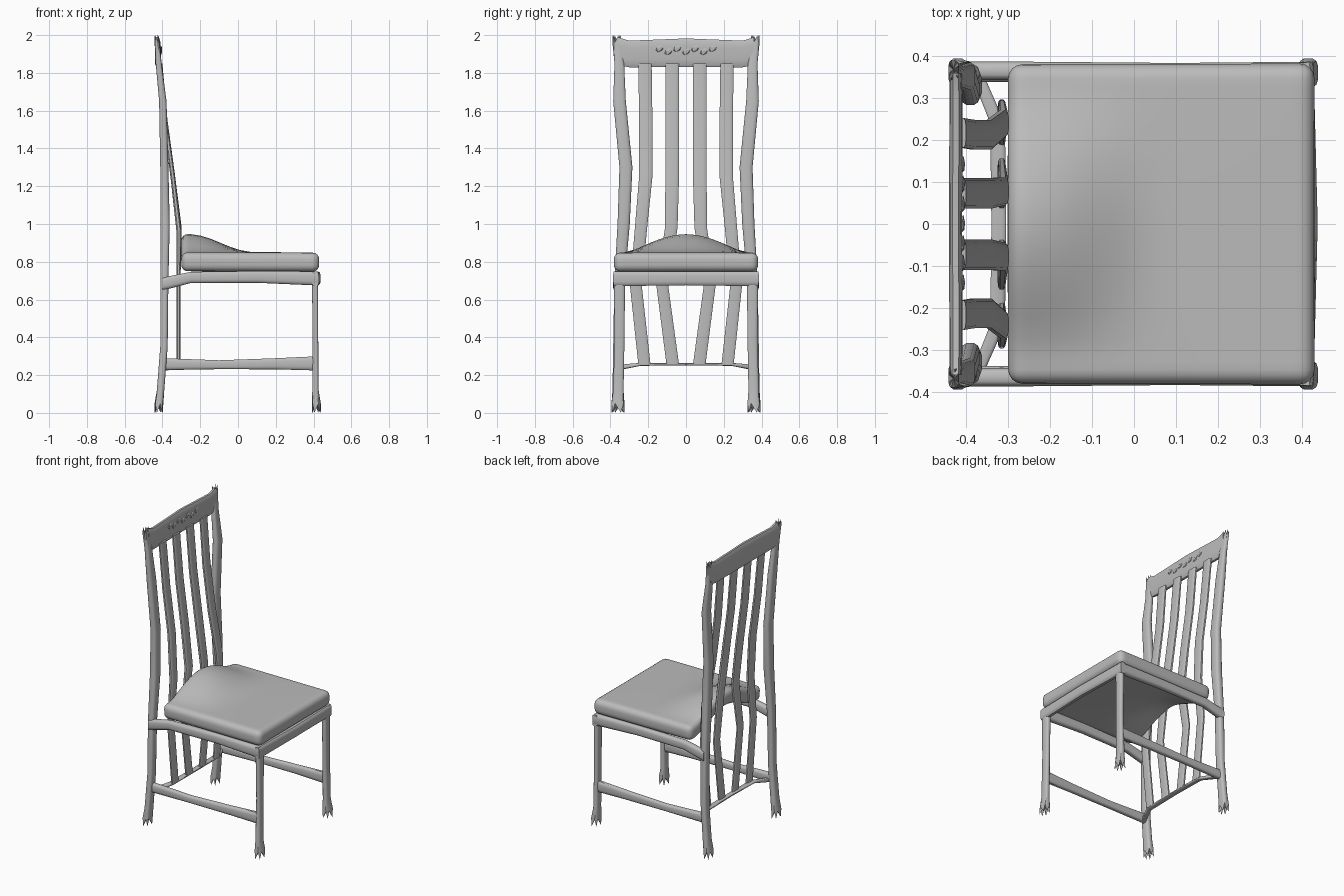
import bpy, bmesh, math
from mathutils import Vector

cube = bpy.data.objects.get("Cube")
if cube:
    bpy.data.objects.remove(cube, do_unlink=True)

grey = bpy.data.materials.new("plain_grey")
grey.use_nodes = True
grey.diffuse_color = (0.5, 0.5, 0.5, 1)
grey.node_tree.nodes["Principled BSDF"].inputs["Base Color"].default_value = (0.5, 0.5, 0.5, 1)


def finish(name, bm, angle=40):
    bmesh.ops.recalc_face_normals(bm, faces=bm.faces)
    mesh = bpy.data.meshes.new(name)
    bm.to_mesh(mesh)
    bm.free()
    mesh.materials.append(grey)
    ob = bpy.data.objects.new(name, mesh)
    bpy.context.collection.objects.link(ob)
    bpy.ops.object.select_all(action='DESELECT')
    ob.select_set(True)
    bpy.context.view_layer.objects.active = ob
    bpy.ops.object.shade_smooth_by_angle(angle=math.radians(angle))
    return ob


def loft(name, axis, sections, split_start=0, split_end=0, sides=12):
    """Skin rounded-box rings along an axis: (x, y, z, half_u, half_v).
    A split end has points of alternating length, like splintered wood."""
    u, v = [i for i in range(3) if i != axis]
    bm = bmesh.new()
    rings = []
    for n, (*centre, a, b) in enumerate(sections):
        split = split_start if n == 0 else -split_end if n == len(sections) - 1 else 0
        ring = []
        for k in range(sides):
            t = 2 * math.pi * (k + 0.5) / sides
            c, s = math.cos(t), math.sin(t)
            p = Vector(centre)
            p[u] += a * math.copysign(abs(c) ** 0.6, c)
            p[v] += b * math.copysign(abs(s) ** 0.6, s)
            p[axis] += split * (k % 2)
            ring.append(bm.verts.new(p))
        rings.append(ring)
    for r0, r1 in zip(rings, rings[1:]):
        for k in range(sides):
            j = (k + 1) % sides
            bm.faces.new((r0[k], r0[j], r1[j], r1[k]))
    for ring, n, split in ((rings[0], 0, split_start), (rings[-1], -1, -split_end)):
        tip = Vector(sections[n][:3])
        tip[axis] += split
        tip = bm.verts.new(tip)
        for k in range(sides):
            bm.faces.new((ring[k], ring[(k + 1) % sides], tip))
    return finish(name, bm)


# Seat cushion: a sheet raised into a hump at the rear, thickened and rounded
def hump(x, y):
    along = 0.5 + 0.5 * math.cos(math.pi * min(1, max(0, (x + 0.26) / 0.34)))
    across = math.cos(math.pi / 2 * min(1, abs(y) / 0.31)) ** 1.2
    return 0.09 * along * across + 0.012 * (0.43 - x) * (1 - (y / 0.385) ** 2)

bm = bmesh.new()
bmesh.ops.create_grid(bm, x_segments=14, y_segments=14, size=1)
for vert in bm.verts:
    x, y = 0.065 + 0.365 * vert.co.x, 0.382 * vert.co.y
    vert.co = (x, y, 0.848 + hump(x, y))
seat = finish("seat_cushion", bm, 60)
solid = seat.modifiers.new("thickness", 'SOLIDIFY')
solid.thickness = 0.1
solid.offset = -1
round_edges = seat.modifiers.new("round_edges", 'BEVEL')
round_edges.width = 0.035
round_edges.segments = 4
round_edges.limit_method = 'ANGLE'
round_edges.angle_limit = math.radians(50)

for side, s in (("left", 1), ("right", -1)):
    # Rear posts running from the floor to the top of the back
    loft("rear_post_" + side, 2, [
        (-0.42, s * 0.36, 0.0, 0.022, 0.035),
        (-0.41, s * 0.36, 0.12, 0.02, 0.03),
        (-0.392, s * 0.358, 0.35, 0.02, 0.028),
        (-0.39, s * 0.352, 0.7, 0.022, 0.028),
        (-0.386, s * 0.33, 1.0, 0.025, 0.033),
        (-0.39, s * 0.318, 1.3, 0.022, 0.035),
        (-0.398, s * 0.352, 1.65, 0.02, 0.034),
        (-0.42, s * 0.353, 1.85, 0.016, 0.026),
        (-0.43, s * 0.368, 2.0, 0.012, 0.022)], 0.05, 0.04)
    # Front legs
    loft("front_leg_" + side, 2, [
        (0.415, s * 0.36, 0.0, 0.024, 0.035),
        (0.41, s * 0.358, 0.12, 0.017, 0.028),
        (0.41, s * 0.352, 0.4, 0.015, 0.027),
        (0.408, s * 0.352, 0.72, 0.017, 0.03)], 0.05)
    # Side rails under the seat
    loft("side_rail_" + side, 0, [
        (-0.4, s * 0.365, 0.682, 0.022, 0.035),
        (-0.25, s * 0.365, 0.717, 0.022, 0.03),
        (0.1, s * 0.362, 0.72, 0.022, 0.032),
        (0.42, s * 0.365, 0.712, 0.022, 0.038)])
    # Low side stretchers
    loft("side_stretcher_" + side, 0, [
        (-0.39, s * 0.355, 0.258, 0.018, 0.032),
        (-0.1, s * 0.358, 0.255, 0.018, 0.024),
        (0.2, s * 0.358, 0.26, 0.018, 0.03),
        (0.41, s * 0.355, 0.262, 0.018, 0.038)])
    # Bent back slats, two on each half
    loft("outer_slat_" + side, 2, [
        (-0.315, s * 0.22, 0.255, 0.01, 0.033),
        (-0.315, s * 0.265, 0.67, 0.01, 0.032),
        (-0.312, s * 0.24, 0.96, 0.014, 0.033),
        (-0.345, s * 0.213, 1.25, 0.013, 0.036),
        (-0.385, s * 0.213, 1.55, 0.012, 0.036),
        (-0.41, s * 0.217, 1.85, 0.01, 0.036)])
    loft("inner_slat_" + side, 2, [
        (-0.315, s * 0.07, 0.255, 0.01, 0.034),
        (-0.315, s * 0.125, 0.67, 0.01, 0.032),
        (-0.312, s * 0.078, 0.98, 0.014, 0.034),
        (-0.345, s * 0.073, 1.25, 0.013, 0.037),
        (-0.385, s * 0.073, 1.55, 0.012, 0.037),
        (-0.41, s * 0.073, 1.85, 0.01, 0.037)])

# Front rail under the seat
loft("front_rail", 1, [
    (0.41, -0.385, 0.71, 0.018, 0.04),
    (0.416, 0, 0.712, 0.022, 0.037),
    (0.41, 0.385, 0.71, 0.018, 0.04)])

# Thin rear stretcher that carries the slats
loft("rear_stretcher", 1, [
    (-0.375, -0.36, 0.24, 0.015, 0.015),
    (-0.325, -0.24, 0.257, 0.018, 0.008),
    (-0.322, 0, 0.258, 0.018, 0.007),
    (-0.325, 0.24, 0.257, 0.018, 0.008),
    (-0.375, 0.36, 0.24, 0.015, 0.015)])

# Top rail of the back
loft("top_rail", 1, [
    (-0.425, -0.36, 1.915, 0.014, 0.075),
    (-0.424, -0.3, 1.9, 0.016, 0.072),
    (-0.425, 0, 1.907, 0.016, 0.077),
    (-0.424, 0.3, 1.9, 0.016, 0.072),
    (-0.425, 0.36, 1.915, 0.014, 0.075)])

# Carved leaf relief on the front of the top rail
bm = bmesh.new()
for i in range(7):
    geom = bmesh.ops.create_icosphere(bm, subdivisions=1, radius=1)
    for vert in geom["verts"]:
        c = vert.co
        vert.co = (-0.408 + 0.006 * c.x,
                   -0.14 + 0.047 * i + 0.02 * c.y + 0.008 * c.z,
                   1.92 + 0.008 * (-1) ** i + 0.018 * c.z)
finish("carved_relief", bm, 20)
